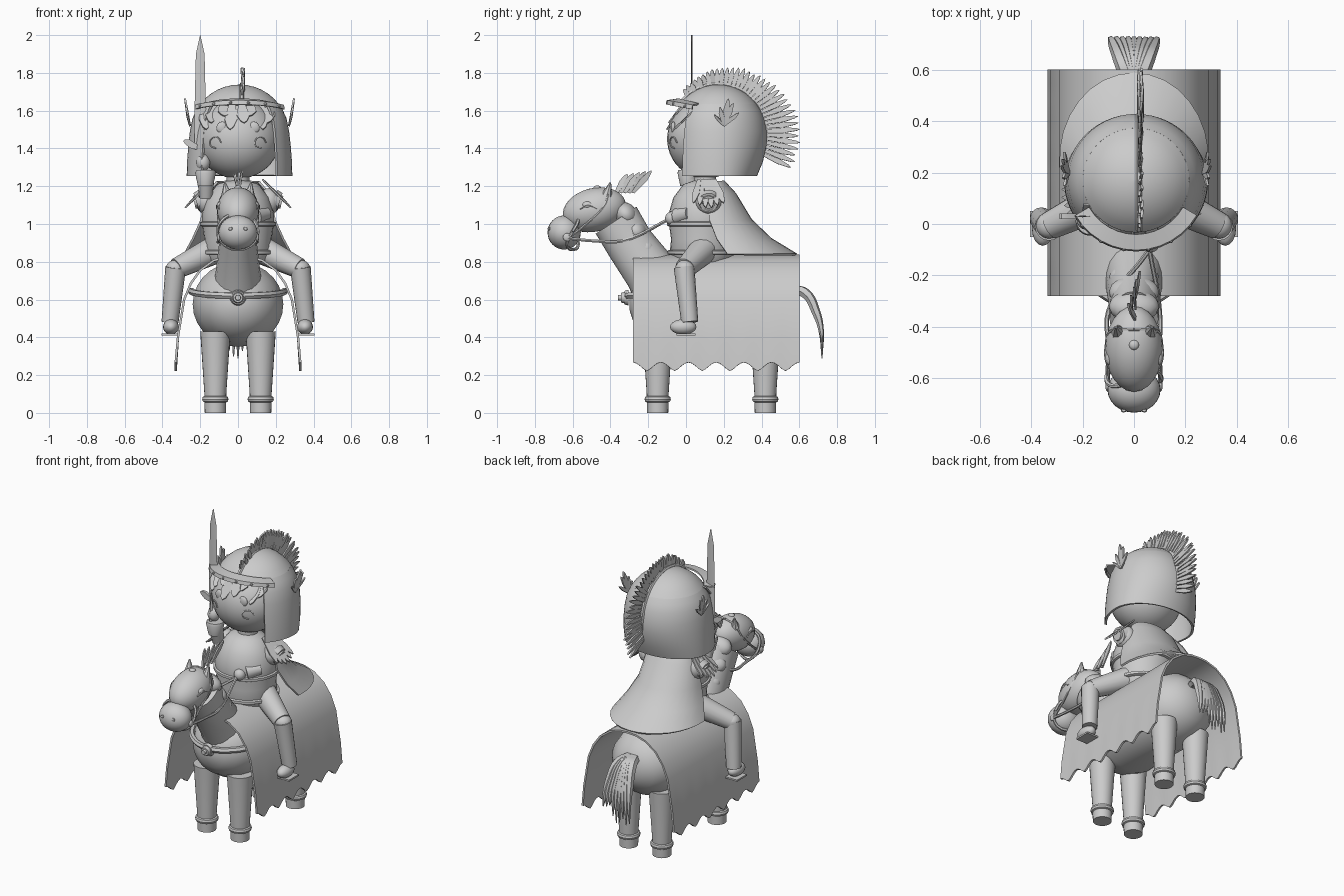
import bpy, math, random
from mathutils import Vector

if "Cube" in bpy.data.objects:
    bpy.data.objects.remove(bpy.data.objects["Cube"])
random.seed(4)
sin, cos, rad = math.sin, math.cos, math.radians


def mesh(name, verts, faces, thick=0, offset=0):
    me = bpy.data.meshes.new(name)
    me.from_pydata([tuple(v) for v in verts], [], faces)
    ob = bpy.data.objects.new(name, me)
    bpy.context.collection.objects.link(ob)
    if thick:
        m = ob.modifiers.new("thickness", 'SOLIDIFY')
        m.thickness, m.offset = thick, offset
    return ob


def grid(name, rows, thick=0, offset=0):
    n = len(rows[0])
    faces = [(i*n+j, i*n+j+1, (i+1)*n+j+1, (i+1)*n+j) for i in range(len(rows)-1) for j in range(n-1)]
    return mesh(name, [v for r in rows for v in r], faces, thick, offset)


def ball(name, c, r, seg=24, rot=0):
    bpy.ops.mesh.primitive_uv_sphere_add(segments=seg, ring_count=seg*2//3, location=c, rotation=(rot, 0, 0))
    ob = bpy.context.object
    ob.name, ob.scale = name, r
    return ob


def loft(name, rings, n=16):
    """Closed skin through rings (centre, axis_u, axis_v)."""
    verts = []
    for c, u, v in rings:
        verts += [Vector(c)+Vector(u)*cos(2*math.pi*k/n)+Vector(v)*sin(2*math.pi*k/n) for k in range(n)]
    faces = [(i*n+k, i*n+(k+1) % n, (i+1)*n+(k+1) % n, (i+1)*n+k) for i in range(len(rings)-1) for k in range(n)]
    faces += [tuple(reversed(range(n))), tuple(range((len(rings)-1)*n, len(rings)*n))]
    return mesh(name, verts, faces)


def limb(name, a, b, r1, r2, n=16):
    d = (Vector(b)-Vector(a)).normalized()
    u = d.orthogonal().normalized()
    v = d.cross(u)
    return loft(name, [(a, u*r1, v*r1), (b, u*r2, v*r2)], n)


def lathe(name, prof, cx, cy, n=24, squash=1):
    return loft(name, [((cx, cy, z), (r, 0, 0), (0, r*squash, 0)) for r, z in prof], n)


def rope(name, pts, r, taper=False):
    cu = bpy.data.curves.new(name, 'CURVE')
    cu.dimensions, cu.bevel_depth, cu.bevel_resolution, cu.use_fill_caps = '3D', r, 1, True
    cu.resolution_u = 5
    sp = cu.splines.new('BEZIER')
    sp.bezier_points.add(len(pts)-1)
    for i, (p, q) in enumerate(zip(sp.bezier_points, pts)):
        p.co = q
        p.handle_left_type = p.handle_right_type = 'AUTO'
        p.radius = 1-0.9*(i/(len(pts)-1))**2 if taper else 1
    ob = bpy.data.objects.new(name, cu)
    bpy.context.collection.objects.link(ob)


def leaf(name, a, b, side, w, thick=0.008):
    a, b, s = Vector(a), Vector(b), Vector(side).normalized()*w
    v = [a-s*.5, a+s*.5, a.lerp(b, .6)+s, a.lerp(b, .9)+s*.5, b, a.lerp(b, .9)-s*.5, a.lerp(b, .6)-s]
    return mesh(name, v, [tuple(range(7))], thick)


# --- Horse body, neck and head
loft("horse_body", [((0, y, .575), (r*.24, 0, 0), (0, 0, -r*.225)) for y, r in
     ((-.30, .12), (-.28, .4), (-.24, .65), (-.16, .88), (-.05, 1), (.14, .97), (.35, 1), (.47, .86), (.54, .6), (.58, .25))], 28)
loft("horse_neck", [((0, y, z), (w, 0, 0), (0, d*.83, d*.55)) for y, z, w, d in
     ((-.1, .6, .14, .16), (-.19, .75, .118, .14), (-.3, .9, .1, .128), (-.37, 1.02, .095, .13))], 20)
ball("horse_head", (0, -.485, 1.075), (.112, .17, .115), rot=rad(14))
ball("horse_muzzle", (0, -.645, .955), (.103, .088, .09))
for s in (-1, 1):
    ball("horse_nostril", (s*.04, -.725, .975), (.012, .008, .01), 8)
    limb("horse_ear", (s*.06, -.42, 1.15), (s*.07, -.40, 1.22), .03, .004, 8)
    rope("horse_eyelid", [(s*.098, -.56, 1.08), (s*.11, -.52, 1.1), (s*.11, -.47, 1.08)], .005)
    ball("horse_eye", (s*.092, -.52, 1.1), (.02, .03, .02), 12)
    # bridle and reins
    rope("cheek_strap", [(s*.1, -.63, .92), (s*.1, -.54, .99), (s*.1, -.43, 1.1), (s*.07, -.41, 1.165), (0, -.41, 1.19)], .007)
    ball("bit_ring", (s*.102, -.63, .93), (.01, .022, .022), 10)
    rope("rein", [(s*.102, -.63, .925), (s*.1, -.48, .91), (s*.1, -.34, .91), (.06, -.1, 1.02)], .009)
    # horse legs
    for y in (-.15, .42):
        lathe("horse_leg", ((.056, 0), (.058, .1), (.08, .43)), s*.12, y)
        lathe("horse_leg_ring", ((.056, .055), (.066, .06), (.07, .072), (.066, .085), (.056, .09)), s*.12, y)
rope("noseband", [(.107*cos(t), -.6+.03*sin(t*2), .96+.095*sin(t)) for t in [k*math.pi/6 for k in range(13)]], .009)
for i in range(3):
    ball("horse_mane", (0, -.32+i*.055, 1.05-i*.09), (.098, .07, .06), 16, rad(-50))
ball("forehead_jewel", (0, -.47, 1.19), (.02, .02, .014), 12)
for k in range(5):
    leaf("horse_plume", (.006*(-1)**k, -.37+.022*k, 1.165), (.012*(k-2), -.31+.032*k, 1.265+.005*k), (0, 1, -.3), .018)

# --- Breast collar and medallion
rope("breast_collar", [(.25*sin(a), .0-.31*cos(a), .645-.025*cos(a)) for a in [rad(k) for k in range(-90, 91, 30)]], .018)
for y, r in ((-.325, .042), (-.345, .03), (-.36, .016)):
    limb("medallion", (0, y+.02, .61), (0, y, .61), r, r*.85, 16)

# --- Tail strands
for i in range(9):
    x = (i-4)/4
    e = .28+.12*random.random()
    rope("tail_strand", [(x*.02, .55, .65), (x*.05, .63, .635), (x*.075, .69, .53), (x*.088, .715, .44), (x*.095, .72, e)], .03, True)

# --- Horse blanket with scalloped hem
side = [(.33, 0), (.318, .4), (.285, .6), (.25, .685), (.20, .755), (.13, .806), (.06, .828)]
rows = []
for i in range(49):
    y = -.28+.88*i/48
    hem = .222+.045*abs(sin(math.pi*i/8+math.pi/2))**1.5
    half = [(x, y, z or hem) for x, z in side]
    rows.append(half+[(0, y, .832)]+[(-x, y, z) for x, y, z in reversed(half)])
grid("horse_blanket", rows, .012)

# --- Rider torso with belt and hem
lathe("torso", ((.16, .8), (.185, .85), (.178, .92), (.19, 1.0), (.19, 1.06), (.165, 1.14), (.11, 1.21), (.05, 1.23)), 0, .09, 28, .95)
for z, r in ((.85, .19), (1.0, .193)):
    lathe("torso_band", ((r, z-.012), (r+.008, z-.008), (r+.008, z+.008), (r, z+.012)), 0, .09, 28, .95)
lathe("rider_neck", ((.06, 1.18), (.06, 1.28)), 0, .1, 14)
# cape: (side radius, depth, centre y, z)
cape = ((.11, .06, .14, 1.225), (.165, .12, .14, 1.16), (.195, .20, .145, 1.02), (.24, .26, .19, .92), (.285, .33, .255, .838))
grid("cape", [[(rx*sin(rad(a)), cy+ry*cos(rad(a)), z) for a in range(-96, 97, 12)] for rx, ry, cy, z in cape], .012)

# --- Rider legs and shoulder guards
for s in (-1, 1):
    limb("thigh", (s*.13, .09, .86), (s*.325, -.005, .765), .075, .055)
    ball("knee", (s*.33, -.005, .765), (.052, .052, .045), 16)
    limb("shin", (s*.33, -.01, .77), (s*.36, .02, .48), .055, .045)
    ball("foot", (s*.355, -.015, .455), (.042, .07, .04), 16)
    mesh("stirrup_plate", [(s*.31, -.05, .415), (s*.405, -.05, .415), (s*.405, .05, .415), (s*.31, .05, .415)], [(0, 1, 2, 3)], .01)
    ball("shoulder", (s*.165, .12, 1.12), (.06, .07, .07), 16)
    for r, d in ((.06, -.02), (.04, -.008)):
        limb("shoulder_disc", (s*.19, .12, 1.125), (s*(.24+d), .12, 1.115), r, r*.85, 14)
    for k in range(6):
        y = .04+.032*k
        leaf("shoulder_feather", (s*.13, .1+(y-.1)*.5, 1.235), (s*(.285-.01*abs(k-2.5)), y, 1.08+.012*abs(k-2.5)), (0, 1, .2), .02)

# --- Left hand holding the reins
limb("left_forearm", (.15, .02, 1.055), (.09, -.045, 1.04), .035, .045)
ball("left_hand", (.065, -.075, 1.03), (.036, .036, .036), 14)

# --- Right hand raising the sword
limb("right_forearm", (-.17, .04, 1.14), (-.17, .015, 1.24), .035, .045)
lathe("right_cuff", ((.04, 1.2), (.055, 1.27), (.05, 1.285)), -.172, .01)
ball("right_hand", (-.185, .015, 1.325), (.038, .038, .045), 14)
limb("sword_grip", (-.2, .025, 1.27), (-.2, .03, 1.43), .014, .014, 8)
for s in (-1, 1):
    leaf("sword_guard", (-.2, .03, 1.4), (-.2+s*.09, .03, 1.40-s*.04), (0, 0, 1), .022, .02)
loft("sword_blade", [((-.2, .03, z), (w, 0, 0), (0, .004, 0)) for z, w in ((1.41, .031), (1.65, .029), (1.9, .023), (2.0, .001))], 4)

# --- Rider head, face and fringe
ball("rider_head", (0, .105, 1.45), (.222, .205, .21), 32)


def face(x, z, out=.003):
    k = max(0, 1-(x/.222)**2-((z-1.45)/.21)**2)
    return (x, .105-.205*math.sqrt(k)-out, z)


for i, x in enumerate((-.18, -.13, -.08, -.03, .02, .07, .12, .17)):
    t = face(x+.012*(-1)**i, 1.50+.035*(i % 3), .012)
    leaf("hair_lock", face(x, 1.635, .03), t, (1, 0, 0), .034)
for s in (-1, 1):
    ball("rider_eye", face(s*.085, 1.51, -.008), (.03, .014, .032), 14)
    rope("cheek_swirl", [face(s*.12+.03*cos(a), 1.43+.03*sin(a)) for a in (0, 1.2, 2.4, 3.6, 4.8)], .004)

# --- Helmet: dome plus open-fronted skirt that draws in at the nape
HX, HY = .008, .17


def ring(r, z, a0, a1, n=40, nape=0):
    pts = [rad(a0+(a1-a0)*k/n) for k in range(n+1)]
    return [(HX+r*sin(a), HY-(r*.98-(nape if cos(a) < 0 else 0))*cos(a), z) for a in pts]


dome = [(.25, 1.56), (.232, 1.6)]+[(.256*cos(rad(t)), 1.49+.248*sin(rad(t))) for t in (36, 45, 54, 63, 72, 81, 89.9)]
grid("helmet_dome", [ring(r, z, 0, 360) for r, z in dome[2:]], .014, -1)
grid("helmet_skirt", [ring(r, z, 46, 314, nape=n) for r, z, n in
     ((.28, 1.255, .068), (.278, 1.33, .035), (.271, 1.42, .008), (.263, 1.49, 0), (.249, 1.56, 0), (.229, 1.604, 0), (.2071, 1.636, 0))], .014, -1)

# brow plate with rivets
brow = [rad(a) for a in range(-60, 61, 10)]
grid("brow_plate", [[(HX+r*sin(a), HY-r*cos(a), z+.05*(cos(a)-1)) for a in brow] for r, z in
     ((.21, 1.66), (.268, 1.652), (.272, 1.632))], .01)
for a in brow[1::2]:
    ball("brow_rivet", (HX+.272*sin(a), HY-.272*cos(a), 1.643+.05*(cos(a)-1)), (.009, .009, .009), 8)

# --- Crest: ridge and fanned feathers
rope("crest_ridge", [(.02, HY+.254*sin(rad(t)), 1.485+.254*cos(rad(t))) for t in range(-50, 111, 16)], .012)
reach = ((-38, .30), (0, .355), (40, .385), (80, .44), (118, .435))
for i in range(34):
    t = -38+153*i/33
    for (t0, r0), (t1, r1) in zip(reach, reach[1:]):
        if t0 <= t <= t1:
            out = r0+(r1-r0)*(t-t0)/(t1-t0)
    out -= .012*random.random()
    u, w = (0, sin(rad(t)), cos(rad(t))), (.12, cos(rad(t)), -sin(rad(t)))
    at = [Vector((.025+.008*random.uniform(-1, 1), HY, 1.48))+Vector(u)*r for r in (.24, out)]
    leaf("crest_feather", at[0], at[1], w, .014, .01)

# --- Small wings on the helmet sides
for s in (-1, 1):
    for y, z, w in ((.15, 1.58, .013), (.18, 1.62, .015), (.225, 1.665, .016), (.25, 1.64, .015), (.28, 1.59, .013)):
        leaf("helmet_wing", (HX+s*.262, .2, 1.52), (HX+s*(.275+(z-1.55)*.12), y, z), (0, 1, -.3), w, .01)

# --- Bake to meshes and smooth
bpy.ops.object.select_all(action='SELECT')
bpy.context.view_layer.objects.active = bpy.data.objects["horse_body"]
bpy.ops.object.convert(target='MESH')
bpy.ops.object.shade_smooth_by_angle(angle=rad(35))
